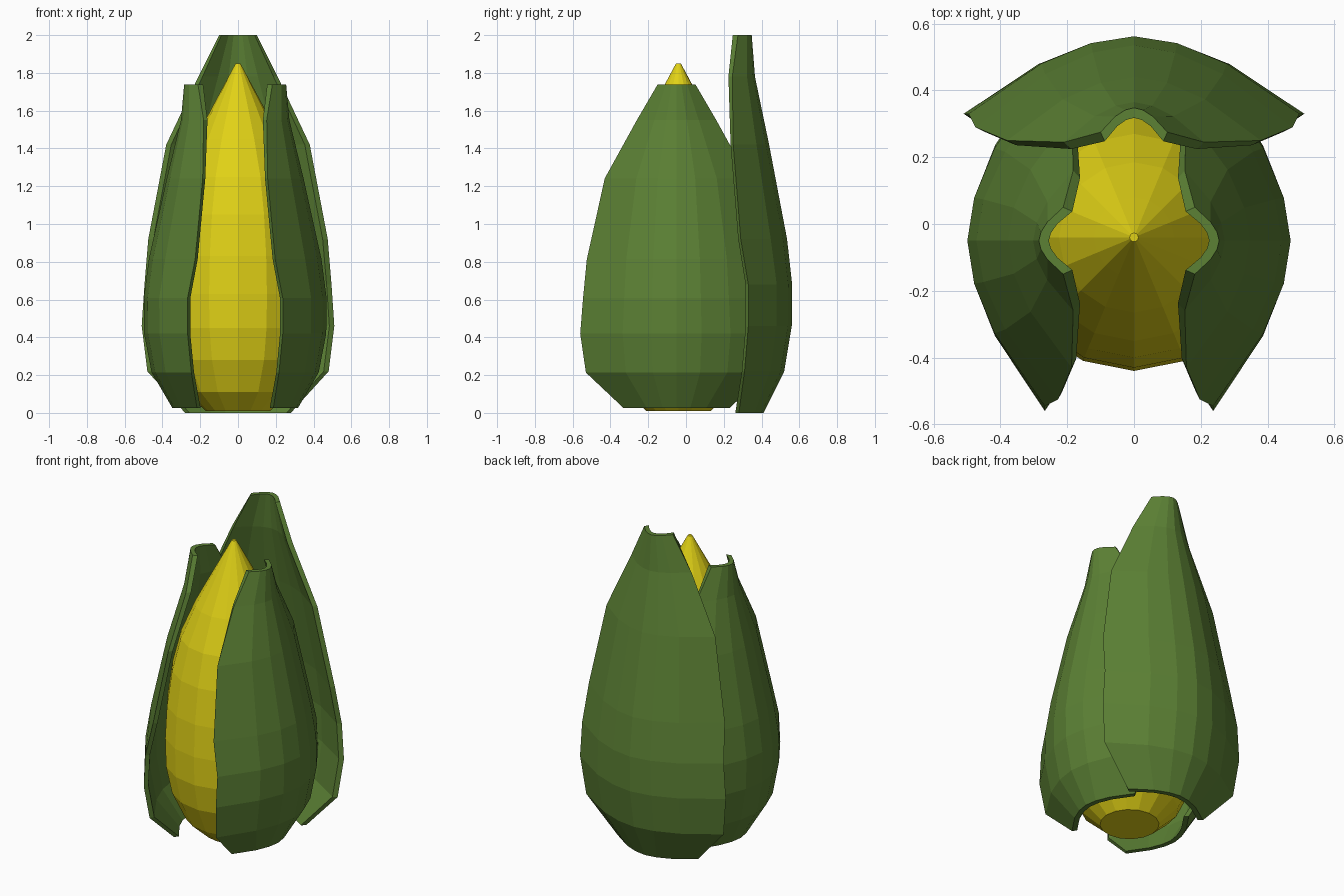
import bpy, math
from mathutils import Matrix

if "Cube" in bpy.data.objects:
    bpy.data.objects.remove(bpy.data.objects["Cube"])


def material(name, rgb):
    m = bpy.data.materials.new(name)
    m.diffuse_color = (*rgb, 1)
    m.use_nodes = True
    m.node_tree.nodes["Principled BSDF"].inputs["Base Color"].default_value = m.diffuse_color
    return m


def add_object(name, mesh, mat):
    ob = bpy.data.objects.new(name, mesh)
    bpy.context.collection.objects.link(ob)
    if not mesh.materials:
        mesh.materials.append(mat)
    return ob


yellow = material("kernel_yellow", (0.75, 0.64, 0.008))
green = material("husk_green", (0.107, 0.22, 0.035))

# Cob: 16-sided lathe of (radius, z)
profile = [(0.17, 0.01), (0.28, 0.11), (0.36, 0.28), (0.395, 0.45), (0.40, 0.63),
           (0.39, 0.83), (0.36, 1.05), (0.31, 1.25), (0.225, 1.45), (0.12, 1.65),
           (0.013, 1.85)]
N = 16
verts = [(r * math.cos(math.tau * i / N), r * math.sin(math.tau * i / N) - 0.04, z)
         for r, z in profile for i in range(N)]
faces = [(k * N + i, k * N + (i + 1) % N, (k + 1) * N + (i + 1) % N, (k + 1) * N + i)
         for k in range(len(profile) - 1) for i in range(N)]
faces += [tuple(reversed(range(N))), tuple(range(len(verts) - N, len(verts)))]
cob_mesh = bpy.data.meshes.new("cob")
cob_mesh.from_pydata(verts, [], faces)
add_object("cob", cob_mesh, yellow)

# Husk leaf: rows of (z, half width, outer middle y, edge y)
rows = [(0.0, 0.28, 0.41, 0.28), (0.22, 0.48, 0.52, 0.31), (0.46, 0.51, 0.56, 0.33),
        (0.68, 0.495, 0.562, 0.33), (0.92, 0.475, 0.535, 0.29), (1.42, 0.38, 0.44, 0.25),
        (1.78, 0.21, 0.365, 0.245), (2.0, 0.10, 0.348, 0.275)]
columns = [-1, -0.56, -0.26, 0, 0.26, 0.56, 1]
C = len(columns)
T = 0.03


def leaf_point(row, t, inset):
    z, w, mid, edge = row
    x = w * t
    y = mid - (mid - edge) * abs(t) ** 1.8
    # the inner skin is pulled toward the leaf's axis
    d = math.hypot(x, y - 0.05)
    k = 1 - inset / d
    return (x * k, 0.05 + (y - 0.05) * k, z)


outer = [leaf_point(r, t, 0) for r in rows for t in columns]
inner = [leaf_point(r, t, T) for r in rows for t in columns]
M = len(outer)
faces = []
for k in range(len(rows) - 1):
    for i in range(C - 1):
        a = k * C + i
        q = (a, a + C, a + C + 1, a + 1)
        faces += [q, tuple(v + M for v in reversed(q))]
# Rim joining the two skins
rim = (list(range(C)) + [k * C + C - 1 for k in range(1, len(rows))]
       + [M - 1 - i for i in range(1, C)] + [k * C for k in range(len(rows) - 2, 0, -1)])
for a, b in zip(rim, rim[1:] + rim[:1]):
    faces.append((a, b, b + M, a + M))
leaf_mesh = bpy.data.meshes.new("husk_leaf")
leaf_mesh.from_pydata(outer + inner, [], faces)

# Back leaf is full height, side leaves are shorter copies turned outward
add_object("husk_back", leaf_mesh, green)
for name, side, shift in (("husk_right", 1, 0.093), ("husk_left", -1, 0.063)):
    ob = add_object(name, leaf_mesh, green)
    ob.matrix_world = (Matrix.Translation((-side * shift, -0.05, 0.025))
                       @ Matrix.Rotation(-side * math.pi / 2, 4, 'Z')
                       @ Matrix.Diagonal((1, 1, 0.857, 1)))
